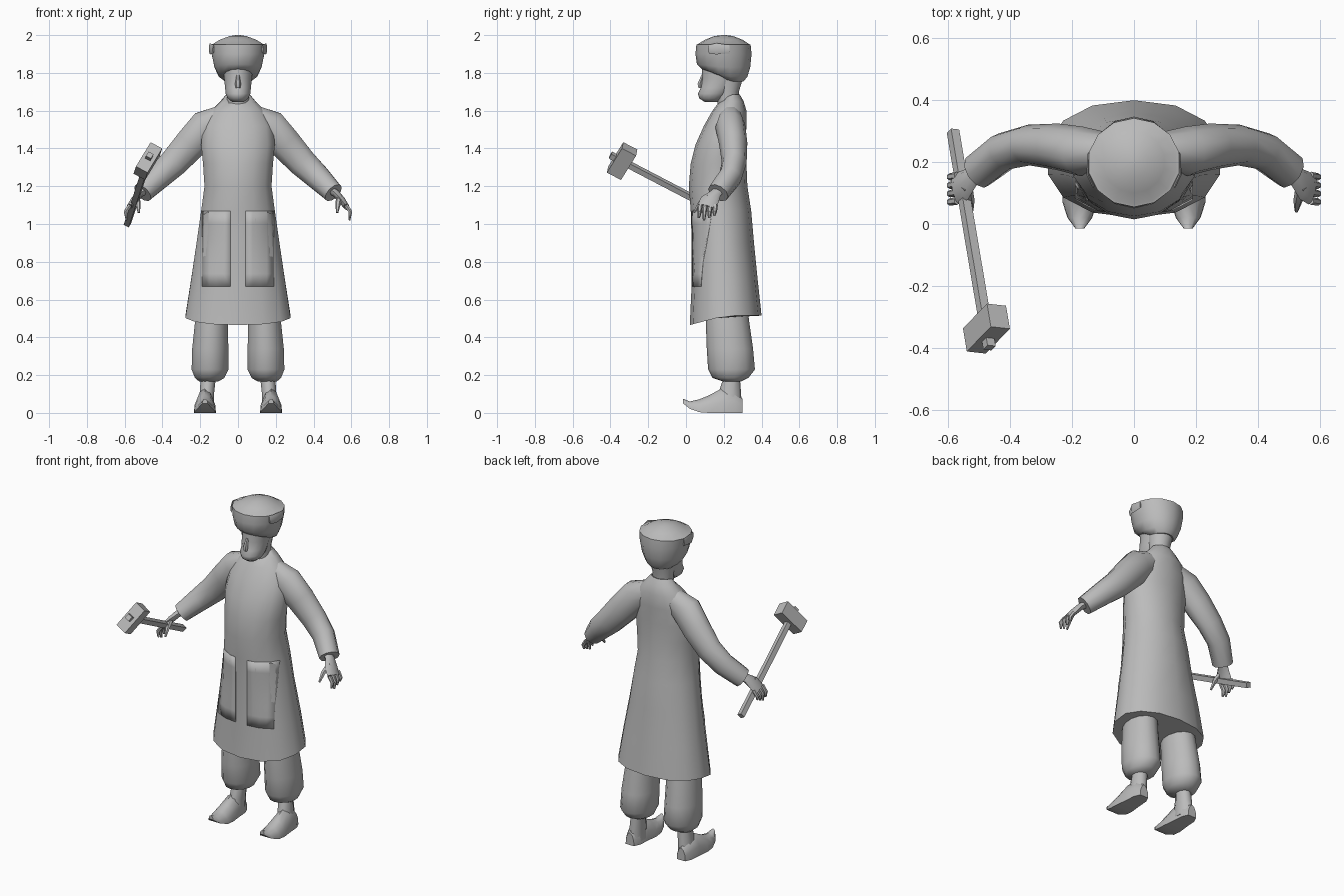
import bpy, bmesh, math
from mathutils import Vector, Matrix

cube = bpy.data.objects.get("Cube")
if cube:
    bpy.data.objects.remove(cube)

grey = bpy.data.materials.new("plain grey")
grey.use_nodes = True
grey.diffuse_color = (0.5, 0.5, 0.5, 1)
grey.node_tree.nodes["Principled BSDF"].inputs["Base Color"].default_value = (0.5, 0.5, 0.5, 1)


def finish(name, bm, angle=45):
    bmesh.ops.recalc_face_normals(bm, faces=bm.faces)
    mesh = bpy.data.meshes.new(name)
    bm.to_mesh(mesh)
    bm.free()
    mesh.materials.append(grey)
    ob = bpy.data.objects.new(name, mesh)
    bpy.context.collection.objects.link(ob)
    bpy.ops.object.select_all(action='DESELECT')
    ob.select_set(True)
    bpy.context.view_layer.objects.active = ob
    bpy.ops.object.shade_smooth_by_angle(angle=math.radians(angle))
    return ob


def loft(name, rings, angle=45, side=1):
    """Skin a list of equal point rings and cap both ends."""
    bm = bmesh.new()
    loops = [[bm.verts.new((p.x * side, p.y, p.z)) for p in r] for r in rings]
    n = len(loops[0])
    for a, b in zip(loops, loops[1:]):
        for i in range(n):
            bm.faces.new((a[i], a[(i + 1) % n], b[(i + 1) % n], b[i]))
    bm.faces.new(loops[0])
    bm.faces.new(loops[-1])
    return finish(name, bm, angle)


def oval(z, hw, front, back, x=0, drop=0, n=14, power=1):
    """Level ring; drop lowers its front, power under 1 squares it off."""
    pts = []
    for i in range(n):
        a = math.tau * i / n - math.pi / 2
        c, s = math.cos(a), math.sin(a)
        c = math.copysign(abs(c) ** power, c)
        s = math.copysign(abs(s) ** power, s)
        pts.append(Vector((x + hw * c, (front + back) / 2 + (back - front) / 2 * s,
                           z - drop * max(0, -s))))
    return pts


def tube(name, path, sizes, ref=(0, 1, 0), n=10, angle=45, side=1):
    """Elliptical tube; sizes are half widths along ref and across it."""
    path = [Vector(p) for p in path]
    rings = []
    for i, p in enumerate(path):
        t = (path[min(i + 1, len(path) - 1)] - path[max(i - 1, 0)]).normalized()
        u = Vector(ref)
        u = (u - t * u.dot(t)).normalized()
        v = t.cross(u)
        w, h = sizes[i]
        rings.append([p + u * w * math.cos(k * math.tau / n) + v * h * math.sin(k * math.tau / n)
                      for k in range(n)])
    return loft(name, rings, angle, side)


def block(name, centre, axes, dims):
    bm = bmesh.new()
    bmesh.ops.create_cube(bm, size=1)
    turn = Matrix(axes).transposed()
    for v in bm.verts:
        v.co = Vector(centre) + turn @ Vector([c * d for c, d in zip(v.co, dims)])
    return finish(name, bm, 30)


# Long coat with a flared hem
coat = loft("coat", [
    oval(0.515, 0.285, 0.02, 0.40, drop=0.05, power=0.9),
    oval(0.70, 0.255, 0.03, 0.38, drop=0.02, power=0.9),
    oval(0.90, 0.225, 0.03, 0.36),
    oval(1.07, 0.2, 0.025, 0.345),
    oval(1.20, 0.182, 0.015, 0.325),
    oval(1.32, 0.19, 0.025, 0.32),
    oval(1.42, 0.2, 0.05, 0.315),
    oval(1.52, 0.19, 0.095, 0.32),
    oval(1.60, 0.145, 0.14, 0.32),
    oval(1.65, 0.095, 0.17, 0.305, drop=0.01),
    oval(1.685, 0.065, 0.18, 0.285, drop=0.05)])

# Thin front panels laid on the coat
bpy.context.view_layer.update()
for side, label in ((1, "left"), (-1, "right")):
    bm = bmesh.new()
    grid = []
    for j in range(7):
        row = []
        for i in range(5):
            x, z = side * (0.04 + 0.0375 * i), 0.67 + 0.4 * j / 6
            hit, spot, _, _ = coat.ray_cast((x, -1, z), (0, 1, 0))
            row.append(bm.verts.new(spot - Vector((0, 0.004, 0))))
        grid.append(row)
    for a, b in zip(grid, grid[1:]):
        for i in range(4):
            bm.faces.new((a[i], a[i + 1], b[i + 1], b[i]))
    panel = finish(label + "_coat_panel", bm)
    panel.modifiers.new("thickness", 'SOLIDIFY').thickness = 0.005

# Neck and bearded face
loft("neck", [oval(1.60, 0.06, 0.17, 0.28), oval(1.70, 0.06, 0.16, 0.28),
              oval(1.80, 0.075, 0.14, 0.31)])
loft("face", [
    oval(1.645, 0.03, 0.10, 0.17),
    oval(1.665, 0.055, 0.07, 0.20),
    oval(1.69, 0.067, 0.063, 0.23),
    oval(1.72, 0.07, 0.078, 0.25),
    oval(1.77, 0.075, 0.085, 0.28),
    oval(1.85, 0.085, 0.085, 0.30)])
tube("nose", [(0, 0.09, 1.79), (0, 0.073, 1.74), (0, 0.075, 1.72)],
     [(0.008, 0.008), (0.016, 0.014), (0.012, 0.01)], ref=(1, 0, 0), n=6)

# Wrapped hat with a flared rim and low crown
loft("hat", [
    oval(1.755, 0.07, 0.16, 0.305, drop=-0.04),
    oval(1.78, 0.105, 0.085, 0.325, drop=-0.04),
    oval(1.83, 0.128, 0.058, 0.34, drop=-0.015),
    oval(1.90, 0.143, 0.05, 0.347),
    oval(1.95, 0.15, 0.055, 0.342),
    oval(1.952, 0.138, 0.062, 0.335),
    oval(1.975, 0.10, 0.10, 0.30),
    oval(1.995, 0.045, 0.15, 0.25),
    oval(2.0, 0.01, 0.19, 0.21)], 40)
for side, label in ((1, "left"), (-1, "right")):
    tube(label + "_hat_fold", [(0.13, 0.12, 1.925), (0.149, 0.16, 1.928), (0.145, 0.23, 1.925)],
         [(0.022, 0.005), (0.03, 0.006), (0.022, 0.005)], ref=(0, 0, 1), n=6, side=side)

# Limbs, built once and mirrored
for side, label in ((1, "left"), (-1, "right")):
    tube(label + "_sleeve",
         [(0.08, 0.235, 1.565), (0.17, 0.235, 1.515), (0.25, 0.25, 1.425), (0.34, 0.255, 1.325),
          (0.42, 0.235, 1.25), (0.505, 0.17, 1.165)],
         [(0.06, 0.07), (0.08, 0.095), (0.075, 0.09), (0.066, 0.08), (0.062, 0.07), (0.06, 0.056)],
         side=side)
    tube(label + "_palm",
         [(0.47, 0.19, 1.195), (0.52, 0.155, 1.16), (0.55, 0.125, 1.125), (0.575, 0.11, 1.09)],
         [(0.028, 0.022), (0.032, 0.02), (0.05, 0.019), (0.05, 0.015)], n=8, side=side)
    for i in range(4):
        y = 0.075 + 0.027 * i
        low = 1.02 + 0.012 * abs(i - 1)
        tube(f"{label}_finger_{i + 1}",
             [(0.572, y, 1.10), (0.595, y - 0.004, 1.065), (0.59, y - 0.007, low)],
             [(0.013, 0.012), (0.012, 0.011), (0.006, 0.006)], n=6, side=side)
    tube(label + "_thumb",
         [(0.54, 0.12, 1.145), (0.53, 0.075, 1.11), (0.525, 0.042, 1.06)],
         [(0.018, 0.016), (0.015, 0.014), (0.006, 0.006)], ref=(1, 0, 0), n=6, side=side)
    # Baggy trouser leg gathered above the ankle
    loft(label + "_trouser_leg", [
        oval(0.165, 0.05, 0.2, 0.29, x=0.155),
        oval(0.185, 0.08, 0.14, 0.33, x=0.15),
        oval(0.23, 0.1, 0.117, 0.365, x=0.148),
        oval(0.34, 0.098, 0.11, 0.355, x=0.147),
        oval(0.48, 0.09, 0.105, 0.335, x=0.14),
        oval(0.60, 0.085, 0.11, 0.32, x=0.13)], side=side)
    loft(label + "_ankle", [
        oval(0.02, 0.045, 0.16, 0.295, x=0.17, n=10),
        oval(0.10, 0.04, 0.17, 0.292, x=0.165, n=10),
        oval(0.19, 0.042, 0.20, 0.285, x=0.157, n=10)], side=side)
    # Curled shoe: cross-sections from heel to toe
    rings = []
    for y, w, low, top in ((0.298, 0.028, 0, 0.075), (0.26, 0.045, 0, 0.11), (0.19, 0.05, 0, 0.13),
                           (0.12, 0.058, 0, 0.092), (0.07, 0.056, 0.004, 0.072),
                           (0.02, 0.04, 0.022, 0.06), (-0.015, 0.014, 0.05, 0.075)):
        x = 0.175
        shape = ((-1, 0), (-0.95, 0.45), (-0.55, 0.85), (0, 1), (0.55, 0.85), (0.95, 0.45), (1, 0))
        rings.append([Vector((x + w * a, y, low + (top - low) * b)) for a, b in shape])
    loft(label + "_shoe", rings, side=side)

# Hammer carried in the right hand
butt, tip = Vector((-0.585, 0.30, 1.0)), Vector((-0.467, -0.40, 1.365))
along = (tip - butt).normalized()
long_axis = Vector((0.47, 0.365, 0.8))
long_axis = (long_axis - along * long_axis.dot(along)).normalized()
across = along.cross(long_axis)
axes = (along, long_axis, across)
block("hammer_handle", (butt + tip) / 2, axes, ((tip - butt).length, 0.03, 0.03))
block("hammer_head", (-0.477, -0.338, 1.333), axes, (0.085, 0.17, 0.07))
